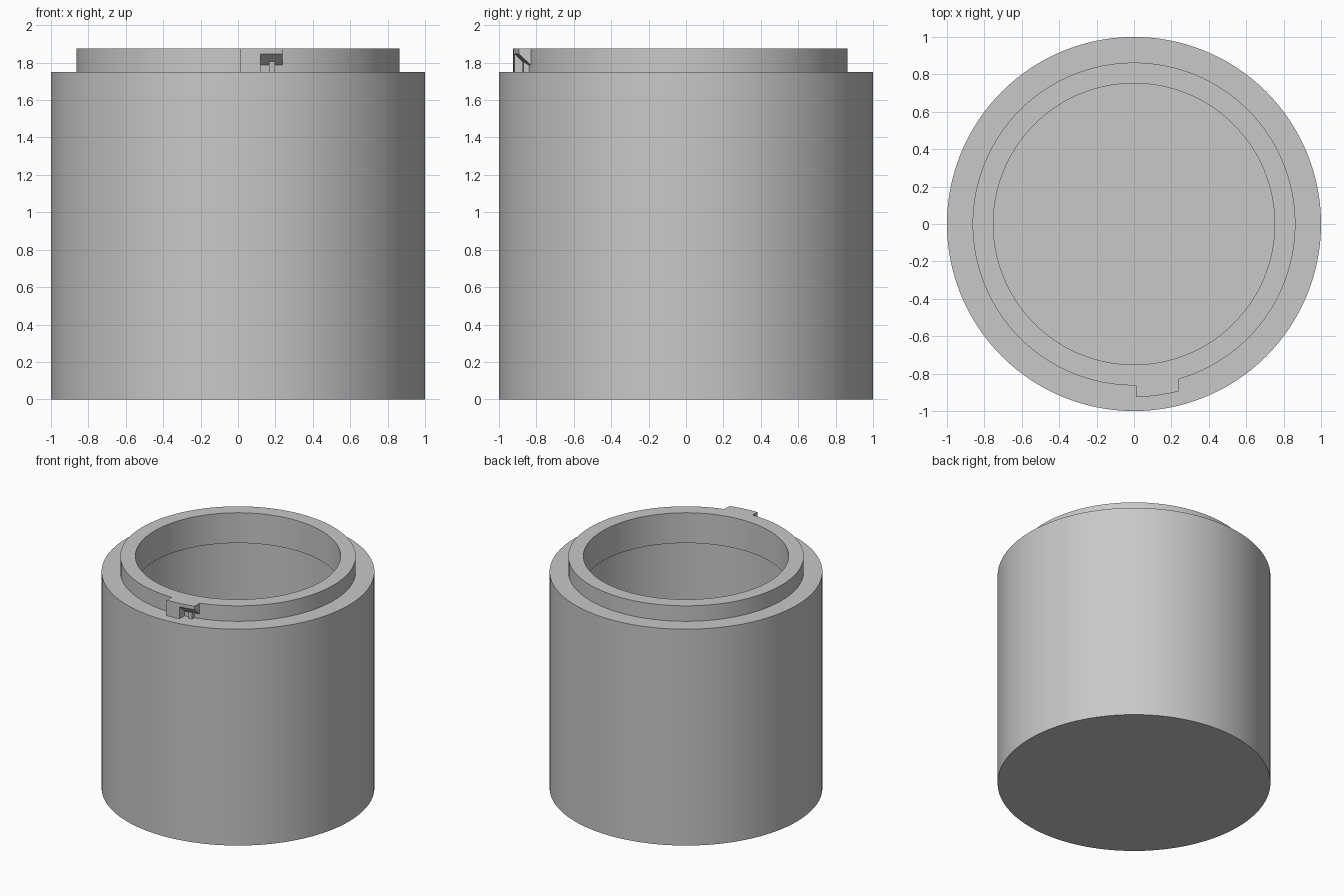
import bpy, bmesh, math

if "Cube" in bpy.data.objects:
    bpy.data.objects.remove(bpy.data.objects["Cube"])

SEGMENTS = 128
BODY_TOP, NECK_TOP = 1.75, 1.875
NECK_R, LUG_R = 0.863, 0.925

grey = bpy.data.materials.new("light grey")
grey.diffuse_color = (0.58, 0.58, 0.58, 1)
grey.use_nodes = True
grey.node_tree.nodes["Principled BSDF"].inputs["Base Color"].default_value = grey.diffuse_color


def finish(name, bm):
    """Turn a bmesh into a named object with crisp edges and smooth curves."""
    bmesh.ops.recalc_face_normals(bm, faces=bm.faces)
    mesh = bpy.data.meshes.new(name)
    bm.to_mesh(mesh)
    bm.free()
    mesh.materials.append(grey)
    obj = bpy.data.objects.new(name, mesh)
    bpy.context.collection.objects.link(obj)
    bpy.ops.object.select_all(action='DESELECT')
    obj.select_set(True)
    bpy.context.view_layer.objects.active = obj
    bpy.ops.object.shade_smooth_by_angle(angle=math.radians(30))
    return obj


def lathe(name, profile):
    """Revolve (radius, z) points, closing both ends with discs."""
    bm = bmesh.new()
    rings = []
    for r, z in profile:
        rings.append([bm.verts.new((r * math.cos(a), r * math.sin(a), z))
                      for a in (2 * math.pi * i / SEGMENTS for i in range(SEGMENTS))])
    for low, high in zip(rings, rings[1:]):
        for i in range(SEGMENTS):
            j = (i + 1) % SEGMENTS
            bm.faces.new((low[i], low[j], high[j], high[i]))
    bm.faces.new(rings[0])
    bm.faces.new(rings[-1])
    return finish(name, bm)


def arc_block(name, x0, x1, section, steps=6):
    """Sweep a (radius, z) section along the front of the neck between two x values."""
    bm = bmesh.new()
    slices = []
    for k in range(steps + 1):
        x = x0 + (x1 - x0) * k / steps
        slices.append([bm.verts.new((x, -math.sqrt(r * r - x * x), z)) for r, z in section])
    n = len(section)
    for a, b in zip(slices, slices[1:]):
        for i in range(n):
            j = (i + 1) % n
            bm.faces.new((a[i], a[j], b[j], b[i]))
    bm.faces.new(slices[0])
    bm.faces.new(slices[-1])
    return finish(name, bm)


# Hollow container: outer wall, shoulder, neck, bore, wider cavity and floor
lathe("container_body", [
    (1.0, 0), (1.0, BODY_TOP), (NECK_R, BODY_TOP), (NECK_R, NECK_TOP),
    (0.752, NECK_TOP), (0.752, 1.63), (0.875, 1.63), (0.875, 0.125)])

# Bayonet lug: solid stop, overhang with sloped underside, small locking bump
inner = NECK_R - 0.003
arc_block("lug_stop", 0.01, 0.12, [
    (inner, BODY_TOP), (LUG_R, BODY_TOP), (LUG_R, NECK_TOP), (inner, NECK_TOP)])
arc_block("lug_overhang", 0.12, 0.237, [
    (inner, 1.785), (LUG_R, 1.847), (LUG_R, NECK_TOP), (inner, NECK_TOP)])
arc_block("lug_bump", 0.167, 0.197, [
    (inner, BODY_TOP), (0.89, BODY_TOP), (0.89, 1.805), (inner, 1.785)], steps=2)
